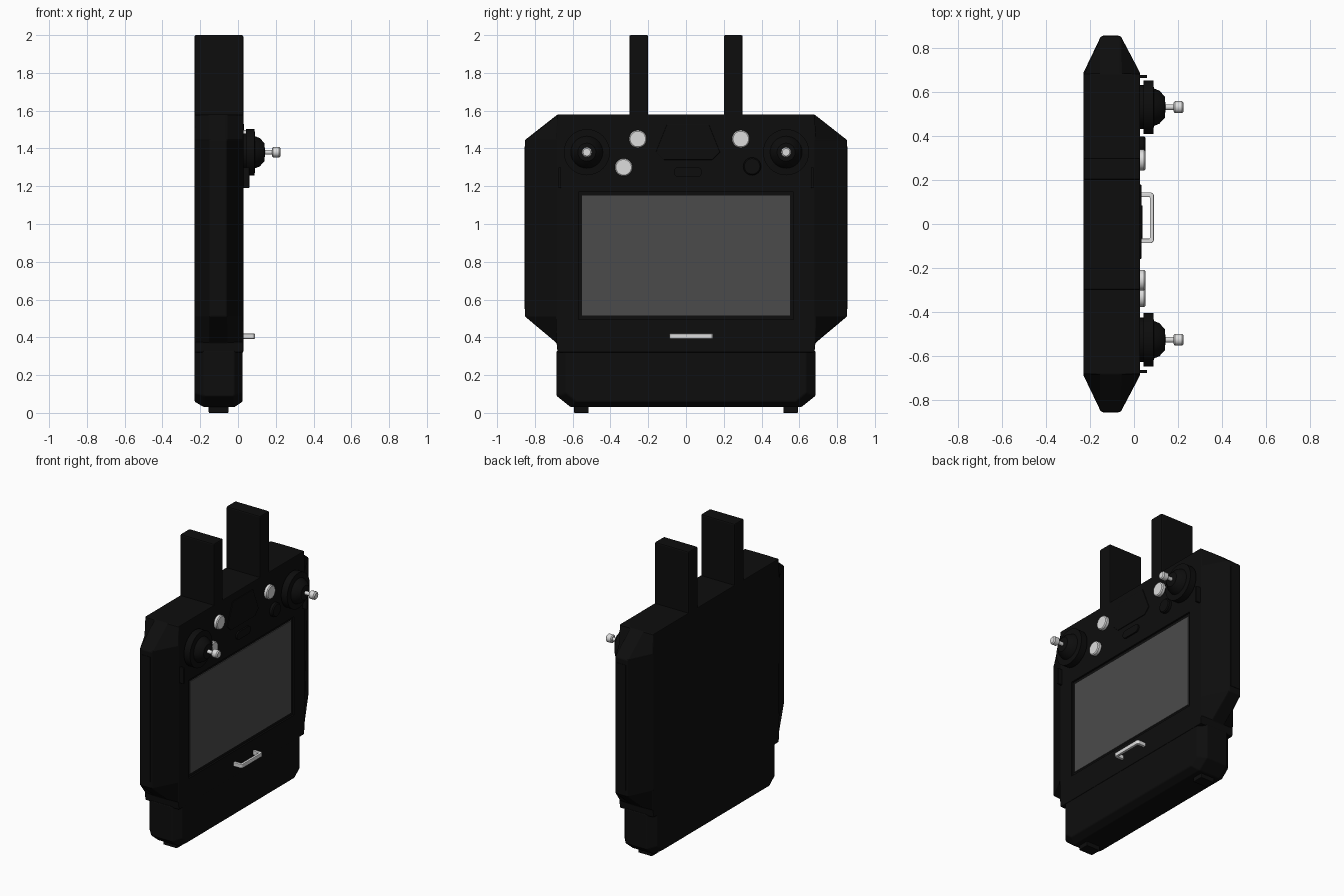
import bpy, bmesh, math
from mathutils import Matrix

old = bpy.data.objects.get("Cube")
if old:
    bpy.data.objects.remove(old, do_unlink=True)


def material(name, value):
    m = bpy.data.materials.new(name)
    m.use_nodes = True
    colour = (value, value, value, 1)
    m.diffuse_color = colour
    m.node_tree.nodes["Principled BSDF"].inputs["Base Color"].default_value = colour
    return m


BLACK = material("matte black", 0.004)
GREY = material("screen grey", 0.07)
LIGHT = material("light metal", 0.72)


def finish(name, bm, mat, bevel=0, smooth=False):
    bmesh.ops.recalc_face_normals(bm, faces=bm.faces)
    mesh = bpy.data.meshes.new(name)
    bm.to_mesh(mesh)
    bm.free()
    ob = bpy.data.objects.new(name, mesh)
    bpy.context.collection.objects.link(ob)
    mesh.materials.append(mat)
    if bevel:
        mod = ob.modifiers.new("bevel", "BEVEL")
        mod.width = bevel
        mod.segments = 2
        mod.limit_method = "ANGLE"
    if smooth:
        bpy.ops.object.select_all(action="DESELECT")
        ob.select_set(True)
        bpy.context.view_layer.objects.active = ob
        bpy.ops.object.shade_smooth_by_angle(angle=math.radians(35))
    return ob


def box(name, x, y, z, mat, bevel=0):
    bm = bmesh.new()
    size = [b - a for a, b in (x, y, z)]
    mid = [(a + b) / 2 for a, b in (x, y, z)]
    bmesh.ops.create_cube(bm, size=1, matrix=Matrix.Translation(mid) @ Matrix.Diagonal((*size, 1)))
    return finish(name, bm, mat, bevel)


def loft(name, layers, mat, bevel=0):
    """Join (y, z) outlines placed at successive x positions."""
    bm = bmesh.new()
    rings = [[bm.verts.new((x, y, z)) for y, z in pts] for x, pts in layers]
    for a, b in zip(rings, rings[1:]):
        for i in range(len(a)):
            j = (i + 1) % len(a)
            bm.faces.new((a[i], a[j], b[j], b[i]))
    bm.faces.new(rings[0])
    bm.faces.new(rings[-1])
    return finish(name, bm, mat, bevel)


def lathe(name, y, z, profile, mat, sides=32):
    """Revolve (x, radius) points about an axis along x."""
    bm = bmesh.new()
    rings = [[bm.verts.new((x, y + r * math.cos(math.tau * i / sides),
                            z + r * math.sin(math.tau * i / sides)))
              for i in range(sides)] for x, r in profile]
    for a, b in zip(rings, rings[1:]):
        for i in range(sides):
            j = (i + 1) % sides
            bm.faces.new((a[i], a[j], b[j], b[i]))
    bm.faces.new(rings[0])
    bm.faces.new(rings[-1])
    return finish(name, bm, mat, smooth=True)


def mirrored(half):
    return half + [(-y, z) for y, z in reversed(half)]


# Main housing: octagonal outline whose sides taper towards front and back
half = [(0.68, 1.58), (0.852, 1.445), (0.852, 0.51), (0.685, 0.37), (0.68, 0.32)]
wide = mirrored(half)
narrow = mirrored([(min(y, 0.685), z) for y, z in half])
housing = loft("main_housing", [(-0.23, narrow), (-0.15, wide), (-0.06, wide), (0.028, narrow)],
               BLACK, 0.008)

# Screen recess and screen
cutter = box("screen_recess_cutter", (0.016, 0.1), (-0.57, 0.57), (0.495, 1.17), BLACK)
cutter.hide_render = True
cutter.hide_viewport = True
cut = housing.modifiers.new("screen recess", "BOOLEAN")
cut.operation = "DIFFERENCE"
cut.solver = "EXACT"
cut.object = cutter
box("screen", (0.014, 0.022), (-0.55, 0.55), (0.515, 1.15), GREY)

# Lower housing with chamfered corners
lower = mirrored([(0.685, 0.33), (0.685, 0.09), (0.61, 0.03)])
inset = mirrored([(0.635, 0.33), (0.635, 0.105), (0.58, 0.06)])
loft("lower_housing", [(-0.23, inset), (-0.18, lower), (-0.02, lower), (0.025, inset)],
     BLACK, 0.006)

# Parts repeated on both sides
for side, s in (("left", 1), ("right", -1)):
    def span(a, b):
        return tuple(sorted((s * a, s * b)))
    box(side + "_antenna", (-0.23, 0.028), span(0.2, 0.3), (1.55, 2.0), BLACK, 0.008)
    box(side + "_foot", (-0.155, -0.05), span(0.515, 0.592), (0, 0.05), BLACK, 0.004)
    box(side + "_grip_panel", (-0.14, -0.07), span(0.848, 0.855), (0.55, 1.41), BLACK)
    box(side + "_strap_tab", (0.02, 0.06), span(0.662, 0.676), (1.19, 1.3), BLACK, 0.003)

    # Control stick: collar, boot, rod and knurled tip
    y, z = (0.53 if s > 0 else -0.525), 1.38
    lathe(side + "_stick_boot", y, z,
          [(0.02, 0.1), (0.042, 0.1), (0.042, 0.122), (0.088, 0.122), (0.09, 0.085),
           (0.115, 0.075), (0.14, 0.048), (0.142, 0.02)], BLACK)
    lathe(side + "_stick_rod", y, z, [(0.135, 0.013), (0.19, 0.013)], LIGHT, 16)
    lathe(side + "_stick_tip", y, z,
          [(0.18, 0.02), (0.186, 0.027), (0.218, 0.027), (0.225, 0.02)], LIGHT, 12)

# Face buttons
for name, y, z, mat in (("upper_right_button", -0.255, 1.45, LIGHT),
                        ("lower_right_button", -0.33, 1.3, LIGHT),
                        ("upper_left_button", 0.29, 1.45, LIGHT),
                        ("lower_left_button", 0.35, 1.305, BLACK)):
    lathe(name, y, z, [(0.02, 0.047), (0.046, 0.047), (0.052, 0.041)], mat)

# Central control plate and rounded key
plate = [(-0.1, 1.53), (0.12, 1.53), (0.18, 1.38), (0.14, 1.34), (-0.12, 1.34), (-0.16, 1.38)]
loft("control_plate", [(0.024, plate), (0.033, plate)], BLACK, 0.003)
key = [(0.01 + 0.048 * (1 if math.cos(a) > 0 else -1) + 0.027 * math.cos(a),
        1.275 + 0.027 * math.sin(a)) for a in [math.tau * (i + 0.5) / 24 for i in range(24)]]
loft("rounded_key", [(0.024, key), (0.038, key)], BLACK)

# Front handle
grip = [(-0.087, 0.02), (-0.087, 0.08), (-0.077, 0.09), (0.133, 0.09), (0.143, 0.08), (0.143, 0.02),
        (0.122, 0.02), (0.122, 0.072), (-0.066, 0.072), (-0.066, 0.02)]
bm = bmesh.new()
base = bm.faces.new([bm.verts.new((x, y, 0.392)) for y, x in grip])
up = bmesh.ops.extrude_face_region(bm, geom=[base])["geom"]
bmesh.ops.translate(bm, vec=(0, 0, 0.028), verts=[v for v in up if isinstance(v, bmesh.types.BMVert)])
finish("front_handle", bm, LIGHT, 0.004)
